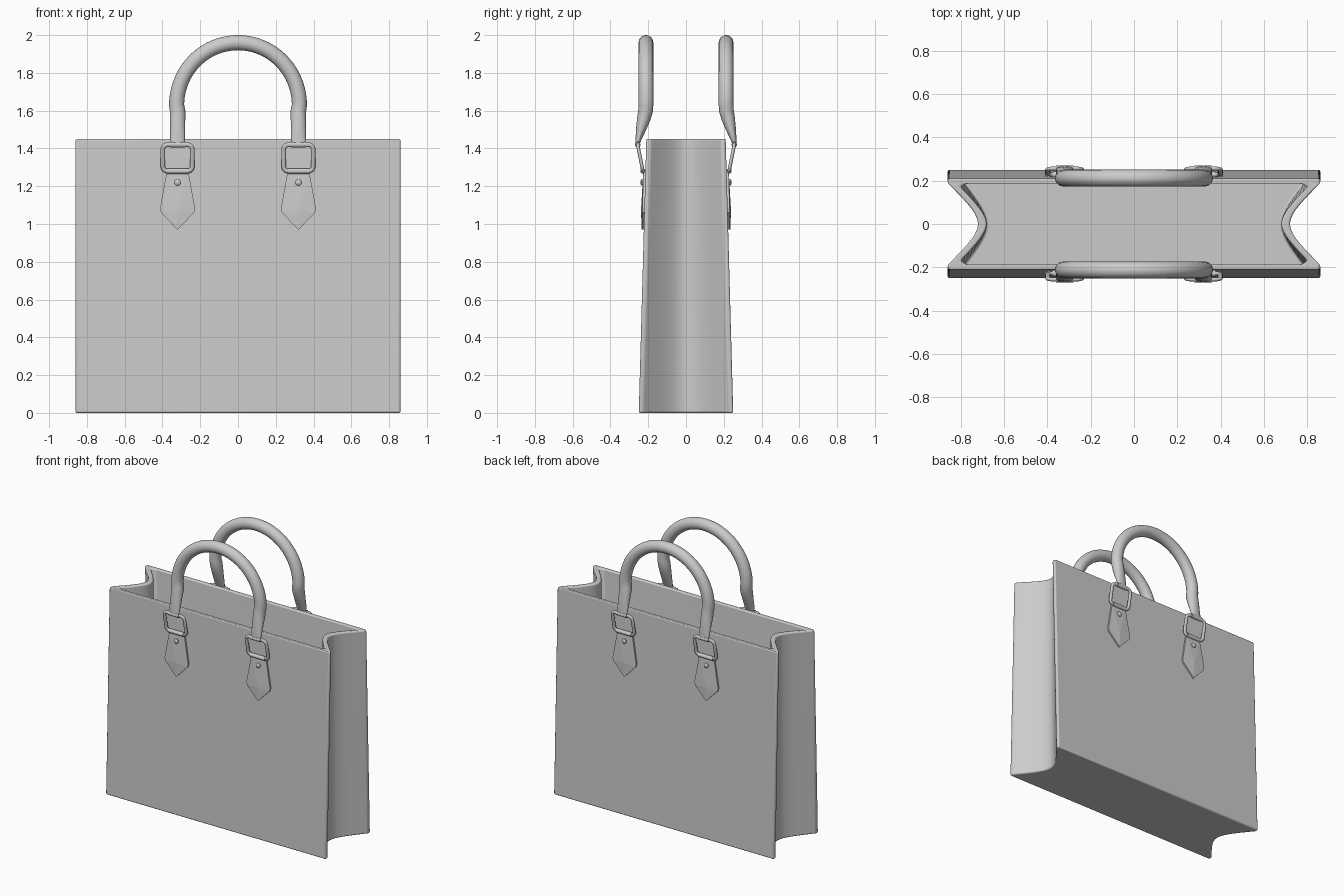
import bpy, bmesh, math
from mathutils import Vector

if "Cube" in bpy.data.objects:
    bpy.data.objects.remove(bpy.data.objects["Cube"])


def panel_y(z):
    return 0.25 - 0.04 * z / 1.45


def add_mesh(name, verts, faces, bevel=0, mirror=None, angle=40):
    bm = bmesh.new()
    vs = [bm.verts.new(v) for v in verts]
    for f in faces:
        bm.faces.new([vs[i] for i in f])
    bmesh.ops.recalc_face_normals(bm, faces=bm.faces[:])
    me = bpy.data.meshes.new(name)
    bm.to_mesh(me)
    bm.free()
    ob = bpy.data.objects.new(name, me)
    bpy.context.collection.objects.link(ob)
    bpy.ops.object.select_all(action='DESELECT')
    ob.select_set(True)
    bpy.context.view_layer.objects.active = ob
    bpy.ops.object.shade_smooth_by_angle(angle=math.radians(angle))
    if bevel:
        b = ob.modifiers.new("bevel", 'BEVEL')
        b.width, b.segments = bevel, 3
        b.limit_method, b.angle_limit = 'ANGLE', math.radians(32)
    if mirror:
        ob.modifiers.new("mirror", 'MIRROR').use_axis = mirror
    return ob


def loft(rings, closed=False):
    n, m = len(rings[0]), len(rings)
    verts = [p for r in rings for p in r]
    faces = [(i * n + j, i * n + (j + 1) % n, (i + 1) % m * n + (j + 1) % n, (i + 1) % m * n + j)
             for i in range(m if closed else m - 1) for j in range(n)]
    if not closed:
        faces += [tuple(range(n)), tuple(range((m - 1) * n, m * n))]
    return verts, faces


def tube(name, path, closed, mirror, sides=20):
    # path entries: (point, in-plane radius, depth radius)
    pts = [Vector(p[0]) for p in path]
    n, rings = len(pts), []
    for i, (_, ra, rb) in enumerate(path):
        a = pts[(i - 1) % n] if closed or i > 0 else pts[i]
        b = pts[(i + 1) % n] if closed or i < n - 1 else pts[i]
        t = (b - a).normalized()
        u = t.cross(Vector((0, 1, 0))).normalized()
        w = u.cross(t)
        rings.append([pts[i] + u * ra * math.cos(k * math.tau / sides) + w * rb * math.sin(k * math.tau / sides)
                      for k in range(sides)])
    return add_mesh(name, *loft(rings, closed), mirror=mirror)


# Bag body: outline with folded-in gussets, open top and a lining
def outline(d, corner, edge, fold, z):
    half = [(corner[0], -d + corner[1])]
    for i in range(17):
        t = -1 + i / 8
        f = (math.sqrt(t * t + 0.16) - 0.4) / (math.sqrt(1.16) - 0.4)
        half.append((fold + (edge[0] - fold) * f, t * (d - edge[1])))
    half.append((corner[0], d - corner[1]))
    return [(x, y, z) for x, y in half] + [(-x, -y, z) for x, y in half]


outer = ((0.86, 0), (0.86, 0.022), 0.72)
inner = ((0.775, 0.024), (0.80, 0.04), 0.68)
add_mesh("bag_body", *loft([outline(panel_y(0), *outer, 0), outline(panel_y(1.45), *outer, 1.45),
                            outline(panel_y(1.45), *inner, 1.45), outline(panel_y(0.03), *inner, 0.03)]),
         bevel=0.009)

# Arched handles, with flattened ends bending outward
leg = [(1.42, 0.258, 0.038, 0.01), (1.46, 0.249, 0.039, 0.018), (1.51, 0.236, 0.04, 0.028),
       (1.56, 0.223, 0.041, 0.036), (1.60, 0.214, 0.041, 0.039)]
right = [((0.32, -y, z), ra, rb) for z, y, ra, rb in leg]
arch = [((0.325 * math.cos(a), -0.212, 1.63 + 0.33 * math.sin(a)), 0.04, 0.039)
        for a in (math.pi * i / 40 for i in range(41))]
left = [((-p[0], p[1], p[2]), ra, rb) for p, ra, rb in reversed(right)]
tube("handle", right + arch + left, False, (False, True, False))

BOTH = (True, True, False)
CX = 0.32


def ring_y(z):
    return -0.256 + (1.42 - z) * 0.2


# Tilted rectangular buckle rings
frame = []
for sx, sz, start in ((1, 1, 0), (-1, 1, 90), (-1, -1, 180), (1, -1, 270)):
    for k in range(6):
        a = math.radians(start + 18 * k)
        z = 1.35 + sz * 0.045 + 0.025 * math.sin(a)
        frame.append(((CX + sx * 0.053 + 0.025 * math.cos(a), ring_y(z), z), 0.012, 0.009))
tube("buckle_ring", frame, True, BOTH, 12)

# Leather loops around the top and bottom bars of each ring
for name, z, w, r in (("handle_loop", 1.42, 0.04, 0.015), ("tab_loop", 1.28, 0.056, 0.014)):
    tube(name, [((CX + s * w, ring_y(z), z), r, r) for s in (-1, 1)], False, BOTH, 16)

# Pointed tabs with a raised tip
shape = [(-0.056, 1.285), (0.056, 1.285), (0.092, 1.085), (0.088, 1.06), (0, 0.97), (-0.088, 1.06), (-0.092, 1.085)]
n = len(shape)
back = [(CX + x, -panel_y(z) + 0.004, z) for x, z in shape]
front = [(CX + x, -panel_y(z) - 0.011, z) for x, z in shape]
peak = [(CX, -panel_y(1.07) - 0.018, 1.07)]
faces = [tuple(range(n))] + [(i, (i + 1) % n, n + (i + 1) % n, n + i) for i in range(n)]
faces += [(n + i, n + (i + 1) % n, 2 * n) for i in range(n)]
add_mesh("handle_tab", back + front + peak, faces, mirror=BOTH, angle=3)

# Domed rivets
rivet = []
for r, h in ((0.017, 0.008), (0.017, 0.018), (0.012, 0.023), (0.005, 0.025)):
    rivet.append([(CX + r * math.cos(k * math.tau / 16), -panel_y(1.22) - h, 1.22 + r * math.sin(k * math.tau / 16))
                  for k in range(16)])
add_mesh("rivet", *loft(rivet), mirror=BOTH)
